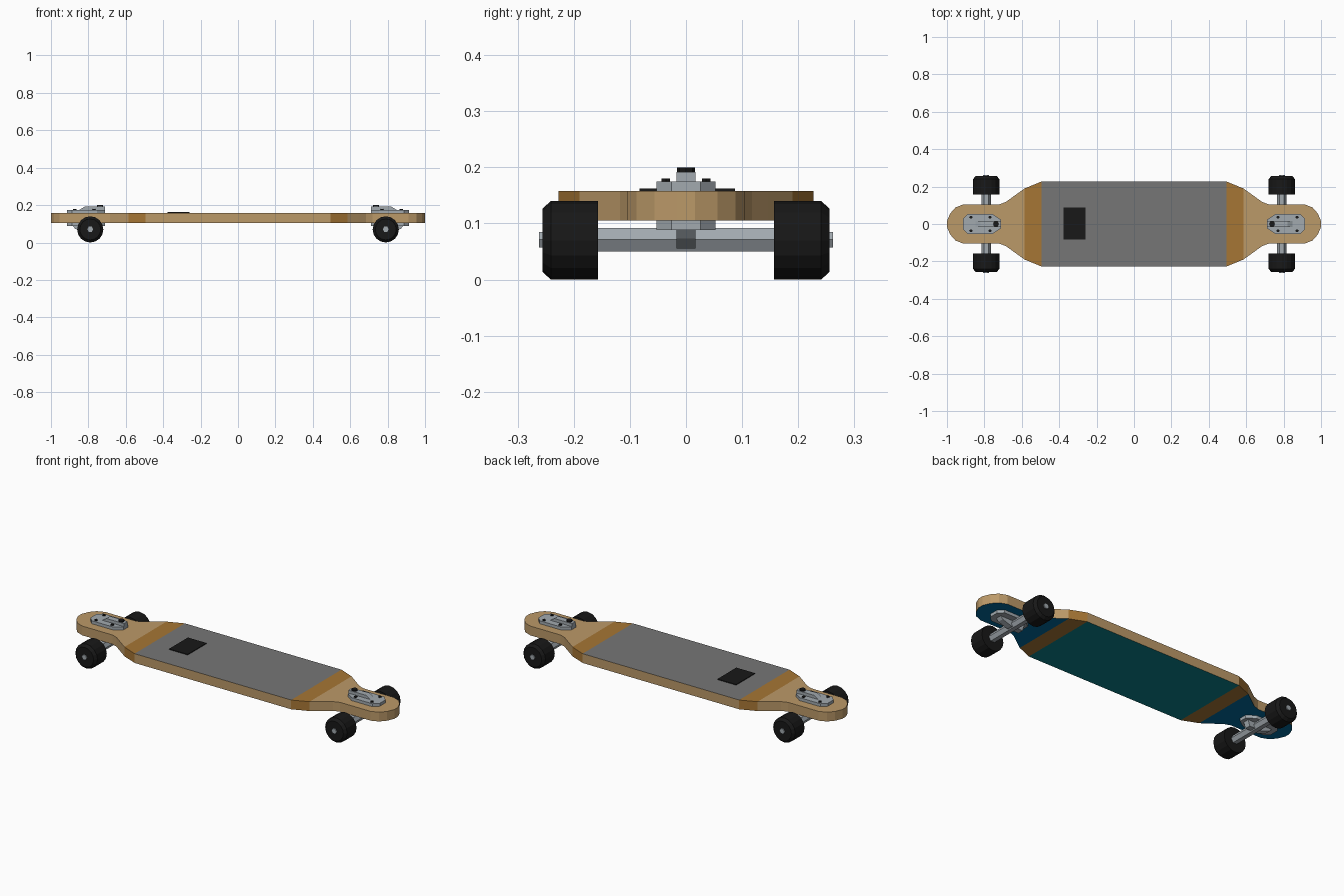
import bpy, bmesh, math

if "Cube" in bpy.data.objects:
    bpy.data.objects.remove(bpy.data.objects["Cube"])


def material(name, rgb):
    m = bpy.data.materials.new(name)
    m.diffuse_color = (*rgb, 1)
    m.use_nodes = True
    m.node_tree.nodes["Principled BSDF"].inputs["Base Color"].default_value = m.diffuse_color
    return m


WOOD = material("wood", (0.50, 0.32, 0.14))
AMBER = material("amber_wood", (0.38, 0.18, 0.035))
GRIP = material("grip_grey", (0.18, 0.18, 0.18))
BLUE = material("underside_blue", (0.0, 0.14, 0.33))
TEAL = material("underside_teal", (0.003, 0.22, 0.26))
BLACK = material("black", (0.009, 0.009, 0.009))
METAL = material("metal", (0.36, 0.40, 0.43))


def finish(name, bm, *mats):
    bmesh.ops.recalc_face_normals(bm, faces=bm.faces)
    me = bpy.data.meshes.new(name)
    bm.to_mesh(me)
    bm.free()
    for m in mats:
        me.materials.append(m)
    ob = bpy.data.objects.new(name, me)
    bpy.context.collection.objects.link(ob)
    return ob


def loft(name, rings, mat):
    """Closed solid through equal-length rings of 3D points."""
    bm = bmesh.new()
    vs = [[bm.verts.new(p) for p in ring] for ring in rings]
    n = len(vs[0])
    bm.faces.new(vs[0])
    bm.faces.new(vs[-1])
    for a, b in zip(vs, vs[1:]):
        for i in range(n):
            j = (i + 1) % n
            bm.faces.new((a[i], a[j], b[j], b[i]))
    return finish(name, bm, mat)


def prism_z(name, pts, lo, hi, mat):
    return loft(name, [[(x, y, z) for x, y in pts] for z in (lo, hi)], mat)


def prism_y(name, pts, lo, hi, mat):
    return loft(name, [[(x, y, z) for x, z in pts] for y in (lo, hi)], mat)


def circle(cx, cy, r, n):
    return [(cx + r * math.cos(2 * math.pi * i / n),
             cy + r * math.sin(2 * math.pi * i / n)) for i in range(n)]


# Deck: half outline (x, half width), mirrored to both ends
Z0, Z1 = 0.105, 0.158
half = [(0.495, 0.227), (0.585, 0.19), (0.645, 0.147), (0.685, 0.118),
        (0.72, 0.105), (0.912, 0.105), (0.955, 0.088), (0.983, 0.056),
        (1.0, 0.016)]
outline = [(-x, w) for x, w in reversed(half)] + half
bm = bmesh.new()
rows = [[bm.verts.new((x, y, z)) for y, z in
         ((-w, Z0), (w, Z0), (w, Z1), (-w, Z1))] for x, w in outline]
bm.faces.new(rows[0])
bm.faces.new(rows[-1])
for a, b in zip(rows, rows[1:]):
    mid = abs(a[0].co.x + b[0].co.x) / 2
    zone = 0 if mid < 0.4 else 1 if mid < 0.585 else 2
    for i in range(4):
        j = (i + 1) % 4
        f = bm.faces.new((a[i], a[j], b[j], b[i]))
        if zone == 1:
            f.material_index = 1
        elif i == 0:
            f.material_index = 4 if zone == 0 else 3
        elif i == 2 and zone == 0:
            f.material_index = 2
finish("deck", bm, WOOD, AMBER, GRIP, BLUE, TEAL)

# Plain dark patch on the grip surface
prism_z("grip_patch", [(-0.378, -0.083), (-0.26, -0.083), (-0.26, 0.087), (-0.378, 0.087)],
        Z1, 0.162, BLACK)

AX, AZ = 0.79, 0.07
for s, end in ((-1, "left"), (1, "right")):
    # Mounting plates above and below the deck
    quarter = [(0.71, 0.022), (0.755, 0.053), (0.888, 0.053), (0.915, 0.026)]
    plate = [(s * x, y) for x, y in quarter] + [(s * x, -y) for x, y in reversed(quarter)]
    prism_z(end + "_top_plate", plate, Z1, 0.175, METAL)
    prism_z(end + "_bottom_plate", plate, 0.088, Z0, METAL)

    # Raised spine with sloped outer end, and its king bolt
    prism_y(end + "_spine", [(s * x, z) for x, z in
            ((0.71, 0.17), (0.71, 0.192), (0.82, 0.192), (0.855, 0.17))],
            -0.017, 0.017, METAL)
    prism_z(end + "_king_bolt", circle(s * 0.738, 0, 0.016, 8), 0.19, 0.2, BLACK)

    # Plate bolts
    for x in (0.77, 0.872):
        for y in (-0.036, 0.036):
            prism_z(end + "_plate_bolt", circle(s * x, y, 0.009, 6), 0.173, 0.18, BLACK)

    # Pivot arm and bushing below the deck
    prism_y(end + "_pivot_arm", [(s * x, z) for x, z in
            ((0.885, 0.09), (0.87, 0.073), (0.815, 0.055), (0.74, 0.055), (0.73, 0.09))],
            -0.017, 0.017, METAL)

    # Six-sided hanger and axle
    prism_y(end + "_hanger", circle(s * AX, AZ + 0.001, 0.0245, 6), -0.16, 0.16, METAL)
    prism_y(end + "_axle", circle(s * AX, AZ + 0.001, 0.016, 6), -0.262, 0.262, METAL)

    # Wheels with a bevelled outer edge
    for t in (-1, 1):
        loft(end + "_wheel", [[(x, t * y, z) for x, z in circle(s * AX, AZ, r, 16)]
             for y, r in ((0.157, 0.07), (0.241, 0.07), (0.256, 0.056))], BLACK)
